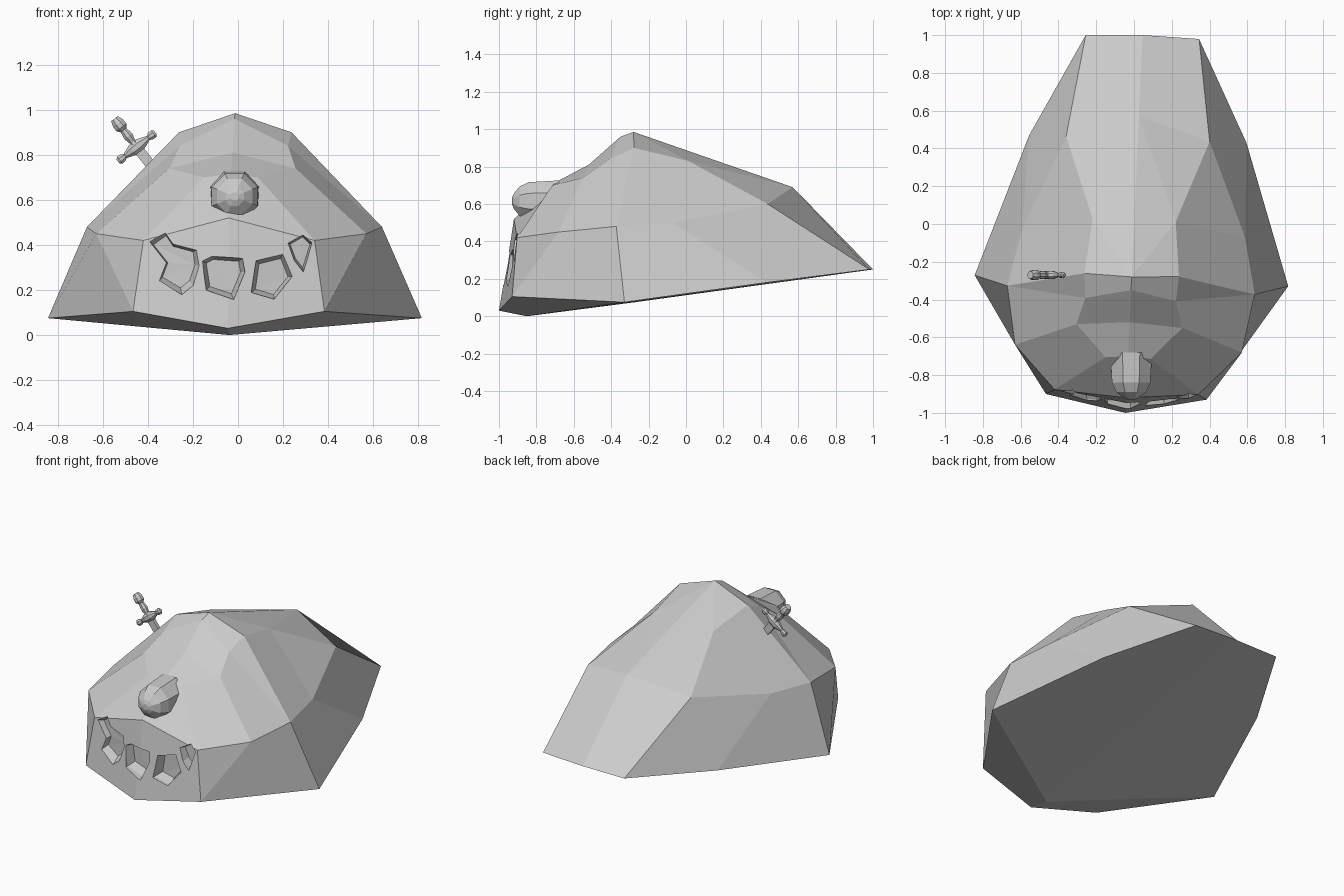
import bpy
import bmesh
import math
from mathutils import Matrix, Vector

default_cube = bpy.data.objects.get("Cube")
if default_cube:
    bpy.data.objects.remove(default_cube, do_unlink=True)

# One stone colour for every part
stone = bpy.data.materials.new("stone_grey")
stone.use_nodes = True
stone_colour = (0.6, 0.6, 0.6, 1)
stone.diffuse_color = stone_colour
stone.node_tree.nodes["Principled BSDF"].inputs["Base Color"].default_value = stone_colour


def finish(name, bm):
    """Turn a bmesh into a flat shaded object."""
    bmesh.ops.recalc_face_normals(bm, faces=bm.faces)
    mesh = bpy.data.meshes.new(name)
    bm.to_mesh(mesh)
    bm.free()
    mesh.materials.append(stone)
    obj = bpy.data.objects.new(name, mesh)
    bpy.context.collection.objects.link(obj)
    return obj


def lathe(name, profile, sides, matrix, flatten=1.0):
    """Spin (radius, height) pairs about local z, closed at both ends."""
    bm = bmesh.new()
    rings = []
    for radius, height in profile:
        ring = []
        for i in range(sides):
            angle = math.tau * (i + 0.5) / sides
            point = Vector((radius * math.cos(angle), radius * flatten * math.sin(angle), height))
            ring.append(bm.verts.new(matrix @ point))
        rings.append(ring)
    for low, high in zip(rings, rings[1:]):
        for i in range(sides):
            j = (i + 1) % sides
            bm.faces.new((low[i], low[j], high[j], high[i]))
    bm.faces.new(rings[0])
    bm.faces.new(rings[-1])
    return finish(name, bm)


# Body: one half as named corner points, mirrored and slightly skewed
corners = {
    "belly": (0, -.85, 0),
    "chin": (0, -1, .03),
    "jaw": (.425, -.915, .105),
    "rim_side": (.83, -.3, .075),
    "rim_back": (.575, .45, .18),
    "tail_side": (.3, .99, .25),
    "tail": (0, 1, .25),
    "lip": (0, -.935, .42),
    "cheek": (.38, -.89, .42),
    "temple": (.6, -.66, .45),
    "shoulder": (.655, -.35, .48),
    "flank": (.59, -.05, .5),
    "hip": (.38, .45, .6),
    "rump": (0, .57, .69),
    "peak": (0, -.28, .985),
    "crest_side": (.25, -.27, .9),
    "crest_back": (.22, .02, .83),
    "crest_front": (0, -.35, .96),
    "crown": (.24, -.4, .84),
    "forehead": (0, -.52, .81),
    "forehead_side": (.28, -.54, .74),
    "brow": (0, -.7, .715),
    "brow_side": (.12, -.71, .7),
    "nose": (0, -.92, .52),
}
panels = [
    "belly jaw chin", "belly rim_side jaw",
    "belly tail tail_side rim_back rim_side",
    "chin jaw cheek lip", "jaw temple cheek", "jaw rim_side shoulder temple",
    "rim_side rim_back flank shoulder", "rim_back tail_side hip flank",
    "tail_side tail rump hip", "flank hip crest_back", "hip rump crest_back",
    "rump peak crest_back", "peak crest_side crest_back",
    "shoulder flank crest_back crest_side", "shoulder crest_side crown",
    "temple shoulder crown forehead_side", "crest_side peak crest_front crown",
    "crown crest_front forehead forehead_side",
    "forehead_side forehead brow brow_side",
    "temple forehead_side brow_side cheek",
    "lip cheek nose", "nose cheek brow_side brow",
]
bm = bmesh.new()
for side in (1, -1):
    verts = {}
    for name, (x, y, z) in corners.items():
        x *= side
        verts[name] = bm.verts.new((x + .045 * y, y - .035 * x, z))
    for panel in panels:
        names = panel.split()
        bm.faces.new([verts[n] for n in names[::side]])
bmesh.ops.remove_doubles(bm, verts=bm.verts, dist=0.0001)
body = finish("body", bm)

# Mouth: jagged tapered recesses cut between the teeth
recesses = [
    [(-.4, .42), (-.33, .47), (-.29, .41), (-.18, .38), (-.17, .31), (-.2, .22),
     (-.25, .18), (-.35, .24), (-.32, .32)],
    [(-.16, .33), (-.12, .35), (.02, .34), (.03, .28), (-.02, .16), (-.14, .2)],
    [(.08, .33), (.2, .36), (.24, .26), (.16, .16), (.06, .19)],
    [(.22, .41), (.29, .45), (.33, .41), (.29, .28), (.25, .33)],
]
for outline in recesses:
    bm = bmesh.new()
    mid_x = sum(x for x, z in outline) / len(outline)
    mid_z = sum(z for x, z in outline) / len(outline)
    rings = []
    for depth, scale in ((-1.05, 1.06), (-.94, 1), (-.885, .8)):
        rings.append([
            bm.verts.new((mid_x + (x - mid_x) * scale, depth + .25 * x * x,
                          mid_z + (z - mid_z) * scale))
            for x, z in outline])
    count = len(outline)
    for near, far in zip(rings, rings[1:]):
        for i in range(count):
            j = (i + 1) % count
            bm.faces.new((near[i], near[j], far[j], far[i]))
    bm.faces.new(rings[0])
    bm.faces.new(rings[-1])
    bmesh.ops.triangulate(bm, faces=bm.faces)
    cutter = finish("mouth_cutter", bm)
    cutter.hide_render = True
    cut = body.modifiers.new("mouth_cut", "BOOLEAN")
    cut.operation = "DIFFERENCE"
    cut.solver = "EXACT"
    cut.object = cutter
    bpy.context.view_layer.objects.active = body
    bpy.ops.object.modifier_apply(modifier=cut.name)
    bpy.data.objects.remove(cutter, do_unlink=True)

# Single eye: faceted dome facing forward
eye_frame = Matrix.Translation((-.015, -.84, .615)) @ Matrix.Rotation(math.pi / 2, 4, "X")
lathe("eye", [(.12, -.16), (.11, 0), (.085, .05), (.045, .08), (.02, .09)], 8, eye_frame)

# Sword stuck in the right shoulder, tilted outward
sword = Matrix.Translation((-.45, -.27, .835)) @ Matrix.Rotation(math.radians(-38), 4, "Y")
sideways = sword @ Matrix.Rotation(math.pi / 2, 4, "Y")
lathe("sword_blade", [(.03, -.3), (.032, 0)], 4, sword, 0.5)
lathe("sword_grip", [(.024, 0), (.016, .03), (.023, .06), (.016, .1)], 8, sword)
lathe("sword_pommel", [(.017, .095), (.03, .11), (.03, .135), (.02, .16)], 8, sword)
guard = [(.012, 0.105), (.021, .095), (.02, .08), (.012, .065), (.03, .02)]
lathe("sword_guard", [(r, -h) for r, h in guard] + guard[::-1], 8, sideways, 0.8)
